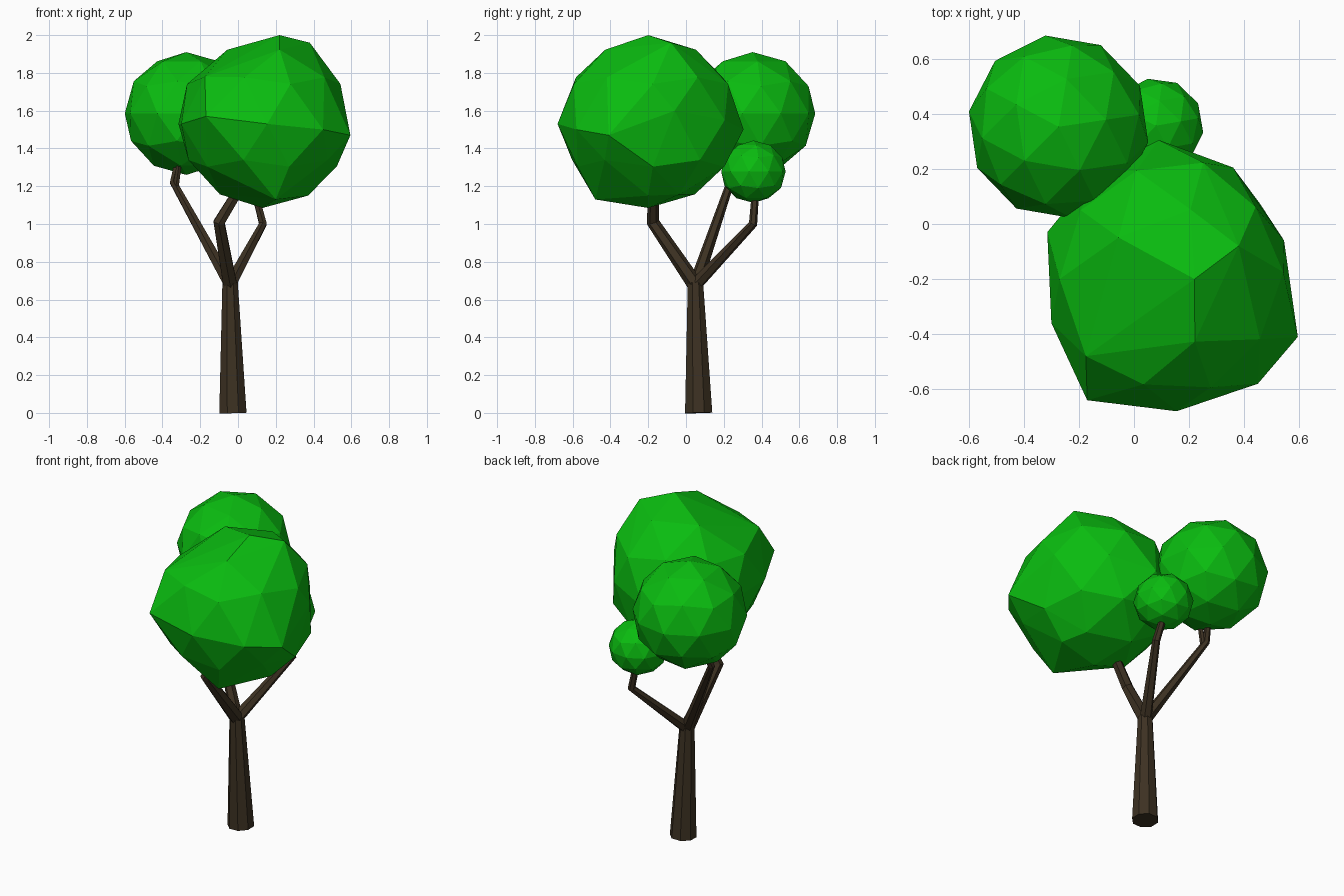
import bpy, bmesh, math
from mathutils import Vector, Matrix

if "Cube" in bpy.data.objects:
    bpy.data.objects.remove(bpy.data.objects["Cube"])


def material(name, color):
    m = bpy.data.materials.new(name)
    m.diffuse_color = (*color, 1)
    m.use_nodes = True
    m.node_tree.nodes["Principled BSDF"].inputs["Base Color"].default_value = m.diffuse_color
    return m


BARK = material("bark", (0.046, 0.031, 0.016))
LEAF = material("leaf", (0.003, 0.5, 0.005))


def finish(name, bm, mat):
    bmesh.ops.recalc_face_normals(bm, faces=bm.faces)
    me = bpy.data.meshes.new(name)
    bm.to_mesh(me)
    bm.free()
    me.materials.append(mat)
    ob = bpy.data.objects.new(name, me)
    bpy.context.collection.objects.link(ob)
    return ob


def limb(name, path, radii, sides):
    """Tapered faceted tube along a path, mitred at the bends."""
    bm = bmesh.new()
    pts = [Vector(p) for p in path]
    rings = []
    for i, (p, r) in enumerate(zip(pts, radii)):
        a = (pts[i] - pts[i - 1]).normalized() if i else Vector()
        b = (pts[i + 1] - pts[i]).normalized() if i < len(pts) - 1 else Vector()
        d = (a + b).normalized()
        u = Vector((0, 1, 0)).cross(d).normalized()
        v = d.cross(u)
        ring = []
        for k in range(sides):
            t = math.tau * (k + 0.5) / sides
            ring.append(bm.verts.new(p + r * (u * math.cos(t) + v * math.sin(t))))
        rings.append(ring)
    for lo, hi in zip(rings, rings[1:]):
        for k in range(sides):
            j = (k + 1) % sides
            bm.faces.new((lo[k], lo[j], hi[j], hi[k]))
    bm.faces.new(rings[0][::-1])
    bm.faces.new(rings[-1])
    return finish(name, bm, BARK)


def foliage(name, center, radii, turn, corners=()):
    """Low-poly leaf ball; the nearest free vertex is pulled to each corner,
    then the ball is re-wrapped so that it stays convex."""
    bm = bmesh.new()
    mat = (Matrix.Translation(center) @ Matrix.Diagonal((*radii, 1))
           @ Matrix.Rotation(math.radians(turn), 4, 'Z'))
    bmesh.ops.create_icosphere(bm, subdivisions=2, radius=1, matrix=mat)
    free = set(bm.verts)
    for c in map(Vector, corners):
        v = min(free, key=lambda w: (w.co - c).length)
        v.co = c
        free.remove(v)
    if corners:
        bmesh.ops.delete(bm, geom=bm.edges[:], context='EDGES_FACES')
        bmesh.ops.convex_hull(bm, input=bm.verts[:])
        loose = [v for v in bm.verts if not v.link_faces]
        bmesh.ops.delete(bm, geom=loose, context='VERTS')
    return finish(name, bm, LEAF)


# Trunk, eight-sided and slightly leaning
limb("trunk", [(-0.027, 0.067, 0), (-0.042, 0.05, 0.69)], [0.078, 0.044], 8)

# Branches with an elbow, ending inside the leaves
limb("left_branch", [(-0.043, 0.05, 0.68), (-0.342, 0.235, 1.22), (-0.3, 0.32, 1.42)],
     [0.036, 0.021, 0.016], 6)
limb("left_twig", [(-0.33, 0.225, 1.19), (-0.3, 0.215, 1.4)], [0.018, 0.013], 6)
limb("front_branch", [(-0.042, 0.048, 0.68), (-0.1, -0.175, 1.01), (0.04, -0.17, 1.24)],
     [0.042, 0.034, 0.028], 6)
limb("rear_branch", [(-0.042, 0.052, 0.68), (0.132, 0.355, 1.0), (0.08, 0.37, 1.2)],
     [0.036, 0.023, 0.019], 6)

# Leaf masses
foliage("large_foliage", (0.14, -0.19, 1.54), (0.45, 0.48, 0.45), 2, [
    (0.22, -0.2, 2.0), (0.13, -0.2, 1.085),
    (0.09, 0.305, 1.5), (0.36, 0.205, 1.55), (0.545, -0.06, 1.6),
    (0.595, -0.41, 1.47), (0.45, -0.58, 1.5), (0.155, -0.68, 1.53),
    (-0.17, -0.64, 1.57), (-0.175, -0.48, 1.78), (-0.3, -0.36, 1.53),
    (-0.315, -0.03, 1.53), (0.2, -0.48, 1.13), (-0.27, -0.2, 1.74),
    (0.38, -0.08, 1.96), (-0.05, -0.2, 1.89), (0.37, -0.2, 1.15)])
foliage("left_foliage", (-0.274, 0.353, 1.585), (0.33, 0.335, 0.325), 8.4)
foliage("small_foliage", (0.08, 0.357, 1.277), (0.173, 0.173, 0.165), 10)
